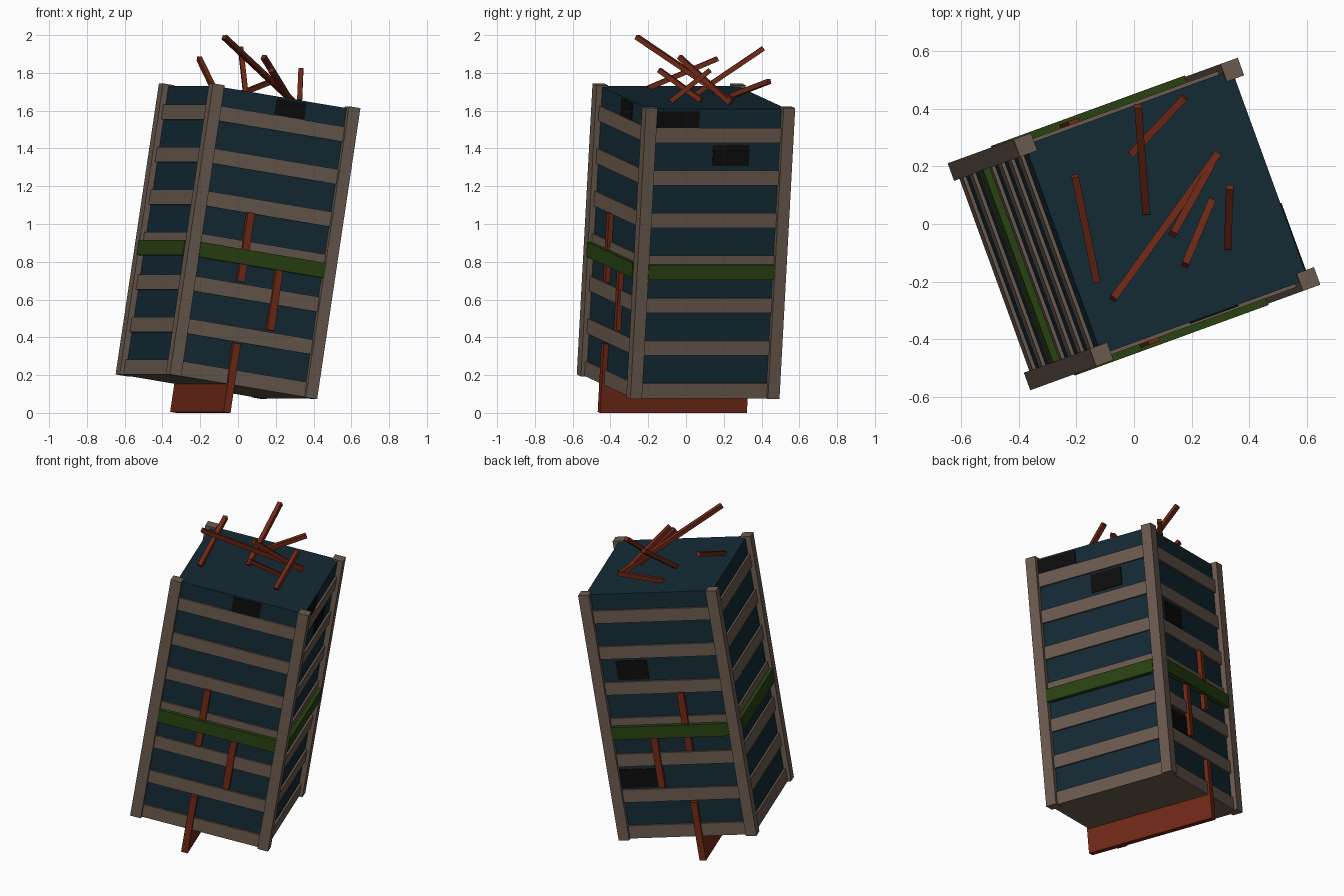
import bpy, bmesh, math
from mathutils import Matrix, Vector

if "Cube" in bpy.data.objects:
    bpy.data.objects.remove(bpy.data.objects["Cube"])

def mat(name, rgb):
    m = bpy.data.materials.new(name)
    m.diffuse_color = (*rgb, 1)
    m.use_nodes = True
    m.node_tree.nodes["Principled BSDF"].inputs["Base Color"].default_value = m.diffuse_color
    return m

GLASS = mat("dark_teal_glass", (0.007, 0.024, 0.036))
STONE = mat("brown_concrete", (0.145, 0.104, 0.078))
RUST = mat("rust", (0.165, 0.022, 0.008))
MOSS = mat("moss_green", (0.022, 0.055, 0.006))
BLACK = mat("broken_window_black", (0.004, 0.004, 0.004))

# Tower frame: leans 9 degrees, turned 20 degrees
TOWER = (Matrix.Translation((0, 0, 0.138)) @ Matrix.Rotation(math.radians(20), 4, 'Z')
         @ Matrix.Translation((-0.78 * math.sin(math.radians(9)), 0, 0))
         @ Matrix.Rotation(math.radians(9), 4, 'Y'))

def box(name, centre, size, material, frame=TOWER):
    bm = bmesh.new()
    bmesh.ops.create_cube(bm, size=1, matrix=Matrix.Translation(centre) @ Matrix.Diagonal((*size, 1)))
    me = bpy.data.meshes.new(name)
    bm.to_mesh(me)
    bm.free()
    me.materials.append(material)
    ob = bpy.data.objects.new(name, me)
    ob.matrix_world = frame
    bpy.context.collection.objects.link(ob)
    return ob

# Glass core
box("tower_core", (0, 0, 0.7775), (0.775, 0.775, 1.545), GLASS)

# Corner pillars
for sx in (-1, 1):
    for sy in (-1, 1):
        box("corner_pillar", (sx * 0.3875, sy * 0.3875, 0.78), (0.065, 0.065, 1.56), STONE)

# Floor bands
for i in range(7):
    box("floor_band", (0, 0, 0.042 + 0.228 * i), (0.80, 0.80, 0.08), STONE)

# Moss strips, one per side
for k in range(4):
    box("moss_strip", (0.41, 0, 0.68), (0.03, 0.715, 0.08), MOSS,
        TOWER @ Matrix.Rotation(k * math.pi / 2, 4, 'Z'))

# Rusty plates running through the building from front to back
for x, z in ((-0.097, 0.733), (0.108, 0.505), (-0.068, 0.037)):
    box("rusty_plate", (x, 0, z), (0.04, 0.826, 0.37), RUST)

# Broken windows: (start, end, bottom, top) along each face
def window(side, a, b, z0, z1):
    mid, w, z, h = (a + b) / 2, b - a, (z0 + z1) / 2, z1 - z0
    if side == "right":
        box("broken_window", (0.389, mid, z), (0.008, w, h), BLACK)
    else:
        y = -0.389 if side == "front" else 0.389
        box("broken_window", (mid, y, z), (w, 0.008, h), BLACK)

window("right", -0.37, -0.106, 1.44, 1.54)
window("right", -0.018, 0.185, 1.245, 1.358)
window("front", -0.04, 0.127, 1.44, 1.54)
window("back", 0.082, 0.27, 1.005, 1.125)
window("back", 0.09, 0.355, 0.32, 0.435)

# Bent rods sticking out of the roof: upper end, lower end
RODS = [((-0.205, 0.167, 1.875), (-0.13, -0.20, 1.72)),
        ((0.014, 0.41, 1.93), (0.042, 0.04, 1.68)),
        ((0.177, 0.44, 1.755), (-0.01, 0.243, 1.68)),
        ((-0.073, -0.26, 1.99), (0.29, 0.243, 1.65)),
        ((0.135, -0.035, 1.885), (0.285, 0.235, 1.64)),
        ((0.27, 0.08, 1.655), (0.177, -0.142, 1.815)),
        ((0.333, 0.128, 1.815), (0.326, -0.08, 1.65))]
for a, b in RODS:
    a, b = Vector(a), Vector(b)
    frame = Matrix.Translation((a + b) / 2) @ (b - a).to_track_quat('Z', 'Y').to_matrix().to_4x4()
    box("roof_rod", (0, 0, 0), (0.026, 0.026, (b - a).length), RUST, frame)
